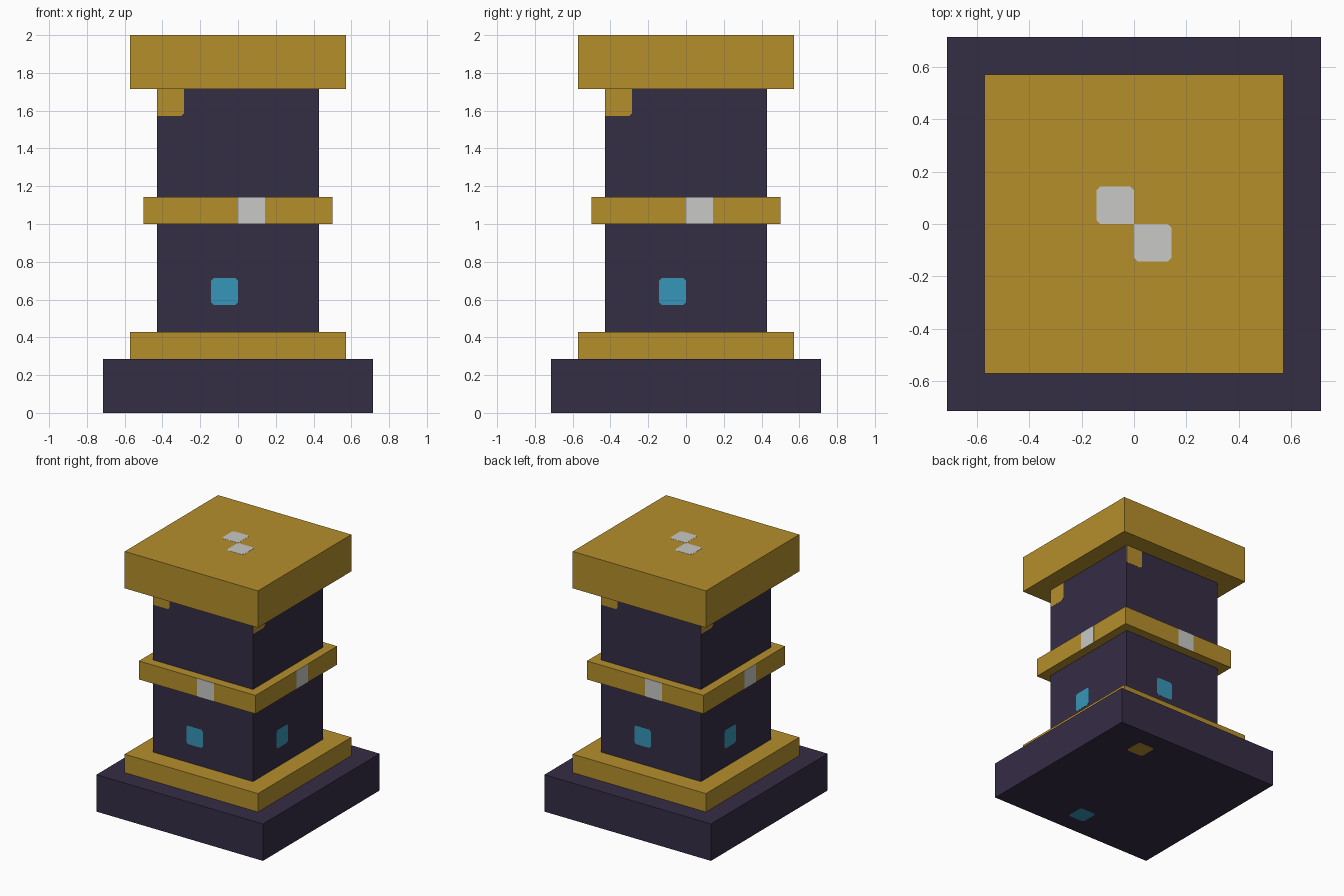
import bpy
import bmesh
from math import pi
from mathutils import Matrix, Vector

if "Cube" in bpy.data.objects:
    bpy.data.objects.remove(bpy.data.objects["Cube"], do_unlink=True)

U = 1 / 7          # one module of the square grid
PROUD = 0.001      # how far inlays stand out
CUT = 0.014        # inlay corner cut


def material(name, rgb):
    mat = bpy.data.materials.new(name)
    mat.use_nodes = True
    mat.diffuse_color = (*rgb, 1)
    mat.node_tree.nodes["Principled BSDF"].inputs["Base Color"].default_value = (*rgb, 1)
    return mat


stone = material("dark violet stone", (0.036, 0.026, 0.060))
gold = material("gold", (0.462, 0.275, 0.024))
teal = material("teal", (0.037, 0.305, 0.474))
silver = material("pale silver", (0.578, 0.578, 0.571))


def finish(name, bm, mat):
    bmesh.ops.recalc_face_normals(bm, faces=bm.faces)
    mesh = bpy.data.meshes.new(name)
    bm.to_mesh(mesh)
    bm.free()
    mesh.materials.append(mat)
    bpy.context.collection.objects.link(bpy.data.objects.new(name, mesh))


def block(name, half, low, high, mat):
    """Square slab, sized in modules."""
    bm = bmesh.new()
    bmesh.ops.create_cube(bm, size=1)
    bmesh.ops.scale(bm, verts=bm.verts, vec=Vector((2 * half, 2 * half, high - low)) * U)
    bmesh.ops.translate(bm, verts=bm.verts, vec=(0, 0, (low + high) / 2 * U))
    finish(name, bm, mat)


def inlay(name, u, v, mat, place, cut_corners=()):
    """Thin one-module plate with lower left corner (u, v), set on a face."""
    bm = bmesh.new()
    outline = []
    corners = [Vector((u + a, v + b, 0)) * U for a, b in ((0, 0), (1, 0), (1, 1), (0, 1))]
    for i, c in enumerate(corners):
        if i in cut_corners:
            outline += [c + (corners[j % 4] - c).normalized() * CUT for j in (i - 1, i + 1)]
        else:
            outline.append(c)
    face = bm.faces.new([bm.verts.new(p) for p in outline])
    top = bmesh.ops.extrude_face_region(bm, geom=[face])["geom"]
    bmesh.ops.translate(bm, verts=[g for g in top if isinstance(g, bmesh.types.BMVert)],
                        vec=(0, 0, 2 * PROUD))
    bmesh.ops.transform(bm, matrix=place, verts=bm.verts)
    finish(name, bm, mat)


def on_side(turn, half):
    return (Matrix.Rotation(turn * pi / 2, 4, "Z") @ Matrix.Rotation(pi / 2, 4, "X")
            @ Matrix.Translation((0, 0, half * U - PROUD)))


# Stacked slabs of the pillar
block("base", 5, 0, 2, stone)
block("plinth", 4, 2, 3, gold)
block("shaft", 3, 3, 12, stone)
block("middle_band", 3.5, 7, 8, gold)
block("cap", 4, 12, 14, gold)

# Inlays repeated on the four sides
for turn, side in enumerate(("front", "left", "back", "right")):
    inlay(side + "_gem", -1, 4, teal, on_side(turn, 3), range(4))
    inlay(side + "_band_tile", 0, 7, silver, on_side(turn, 3.5))
    inlay(side + "_bracket", -3, 11, gold, on_side(turn, 3), [1])

# Tiles on top of the cap
cap_top = Matrix.Translation((0, 0, 14 * U - PROUD))
inlay("cap_tile_back", -1, 0, silver, cap_top, [0, 2, 3])
inlay("cap_tile_front", 0, -1, silver, cap_top, [0, 1, 2])

# Tiles under the base
underside = Matrix.Rotation(pi, 4, "X") @ Matrix.Translation((0, 0, -PROUD))
inlay("underside_gold_tile", 2, -4, gold, underside, range(4))
inlay("underside_teal_tile", 0, 3, teal, underside, range(4))
